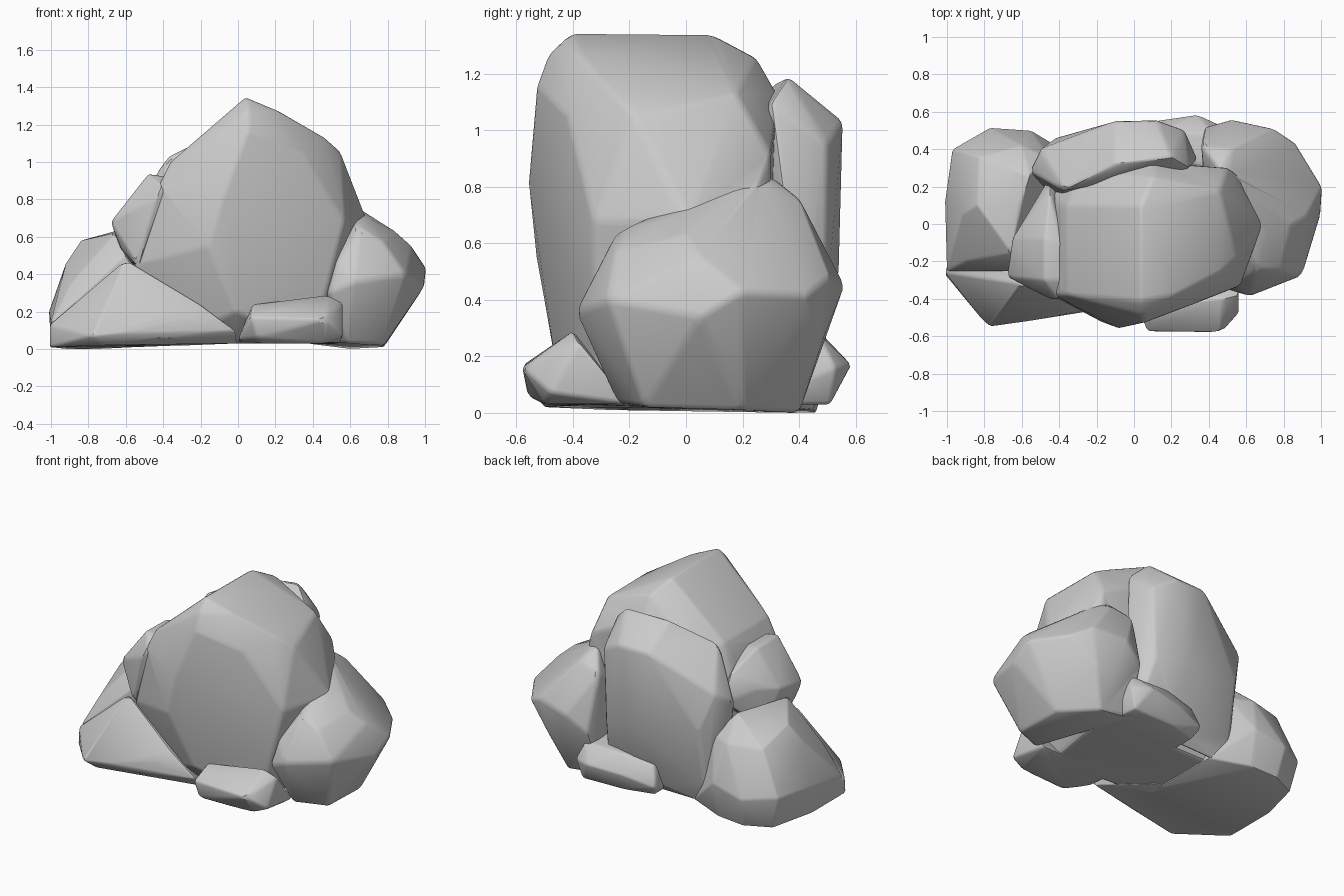
import bpy, bmesh, math


def boulder(name, pts, soft=0.02):
    """Faceted rock: convex hull of corner points with softened edges."""
    bm = bmesh.new()
    for p in pts:
        bm.verts.new(p)
    bmesh.ops.convex_hull(bm, input=bm.verts)
    junk = [v for v in bm.verts if not v.link_faces]
    bmesh.ops.delete(bm, geom=junk, context='VERTS')
    bmesh.ops.dissolve_limit(bm, angle_limit=math.radians(5),
                             verts=bm.verts, edges=bm.edges)
    bmesh.ops.triangulate(bm, faces=bm.faces)
    bmesh.ops.recalc_face_normals(bm, faces=bm.faces)
    me = bpy.data.meshes.new(name)
    bm.to_mesh(me)
    bm.free()
    ob = bpy.data.objects.new(name, me)
    bpy.context.collection.objects.link(ob)
    bev = ob.modifiers.new("soft_edges", 'BEVEL')
    bev.width = soft
    bev.segments = 2
    bev.limit_method = 'ANGLE'
    bev.angle_limit = math.radians(14)
    return ob


# tall central boulder with a ridge running front to back
main = boulder("main_boulder", [
    (.04, -.41, 1.345), (.04, .1, 1.34), (.1, .25, 1.26), (.22, -.38, 1.27),
    (.46, -.26, 1.13), (.46, .18, 1.13), (.55, -.18, 1.05), (.05, -.53, 1.16),
    (.05, -.49, 1.27), (.34, -.42, 1.05), (-.08, -.56, .82), (.57, -.33, .68),
    (.69, .0, .69), (.6, .22, .7), (.5, .3, .92),
    (.1, .33, 1.12), (-.28, .27, .95), (-.36, -.38, 1.0), (-.43, -.38, .86),
    (-.36, .1, 1.0), (-.45, .14, .75), (-.16, -.53, .55), (-.01, -.47, .2),
    (.48, -.33, .33), (-.56, -.32, .45), (-.4, .3, .03), (.5, .3, .03),
    (-.4, -.25, .03), (.4, -.3, .03)])

# stepped shoulder on the left flank of the main boulder
shoulder = boulder("left_shoulder", [
    (-.48, -.3, .935), (-.48, -.08, .93), (-.38, -.3, .92), (-.38, -.1, .92),
    (-.68, -.28, .68), (-.65, -.08, .7), (-.57, .05, .72), (-.45, .16, .84),
    (-.63, -.26, .55), (-.6, .0, .45), (-.45, .25, .68), (-.4, -.41, .86),
    (-.45, -.40, .8), (-.54, -.35, .45), (-.2, 0, .5)])

# slab leaning on the back of the main boulder
back = boulder("back_boulder", [
    (-.38, .18, 1.03), (-.1, .32, 1.17), (.2, .36, 1.19), (.3, .3, 1.1),
    (-.1, .55, 1.03), (.12, .555, 1.03), (.27, .5, .95), (.34, .34, .8),
    (-.5, .4, .8), (-.56, .28, .72), (-.42, .46, .55), (0, .54, .5),
    (.25, .5, .45), (-.42, .40, .15), (.1, .42, .12), (.3, .4, .15),
    (-.4, .35, .02), (.2, .36, .03), (-.4, .1, .3)])

# left boulder
left = boulder("left_boulder", [
    (-1.01, .12, .2), (-.97, .4, .22), (-.77, .515, .2), (-.55, .5, .25),
    (-.92, .05, .46), (-.84, .1, .58), (-.62, .1, .64), (-.66, -.15, .62),
    (-.56, .26, .64), (-.83, .36, .5), (-.6, .42, .5), (-.45, .35, .5),
    (-1.0, -.25, .14), (-.9, -.2, .34), (-1, .1, .01), (-.92, .38, .0),
    (-.75, .46, 0), (-.55, .45, .01), (-1, -.25, .01), (-.3, .35, .02),
    (-.3, -.2, .02), (-.6, -.25, .5)])

# low wedge in front of the left boulder
wedge = boulder("front_left_wedge", [
    (-1.01, -.26, .13), (-1.01, -.27, .01), (-.78, -.55, .07), (-.72, -.5, .02),
    (-.6, -.525, .09), (-.66, -.4, .31), (-.6, -.32, .48), (-.2, -.43, .24),
    (-.01, -.43, .1), (0, -.36, .03), (-.38, -.475, .06), (-.3, -.47, .16),
    (-.25, -.1, .02), (-.9, .1, .01), (-.85, -.1, .2)], .015)

# right boulder
right = boulder("right_boulder", [
    (.62, -.04, .71), (.7, -.05, .7), (.84, .0, .63), (.93, .05, .55),
    (.51, .25, .84), (.45, .3, .84), (.52, .4, .76), (1.01, .2, .43),
    (1.0, .05, .34), (.9, -.28, .4), (.62, -.39, .36), (.49, -.35, .3),
    (.53, -.32, .46), (.65, -.24, .65), (.78, -.25, .57), (.52, .56, .45),
    (.75, .51, .48), (.87, .43, .42), (.38, .52, .35), (.7, .48, .25),
    (.78, .2, .01), (.78, -.15, .02), (.58, -.24, .03), (.6, .4, .0),
    (.36, .4, .03), (.36, .42, .72), (.4, -.1, .3)])

# small stones at the foot, front and back
front = boulder("front_stone", [
    (.07, -.575, .17), (.1, -.56, .06), (.47, -.58, .16), (.56, -.48, .07),
    (.56, -.38, .25), (.48, -.4, .29), (.08, -.44, .24), (0, -.4, .05),
    (.12, -.5, .03), (.46, -.5, .03), (.55, -.2, .03), (0, -.2, .03)], .015)
rear = boulder("rear_stone", [
    (-.12, .5, .1), (.1, .55, .15), (.34, .585, .17), (.46, .53, .16),
    (-.08, .46, .23), (.14, .49, .27), (.42, .48, .27), (-.08, .4, .23),
    (-.08, .45, .03), (.12, .5, .03), (.42, .51, .03),
    (-.08, .25, .03), (.45, .25, .03), (.42, .3, .28)], .012)

# fuse every stone into one outer skin
stones = (shoulder, back, left, wedge, right, front, rear)
for ob in stones:
    mod = main.modifiers.new("fuse_" + ob.name, 'BOOLEAN')
    mod.operation = 'UNION'
    mod.solver = 'EXACT'
    mod.object = ob

bpy.context.view_layer.update()
deps = bpy.context.evaluated_depsgraph_get()
fused = bpy.data.meshes.new_from_object(main.evaluated_get(deps))
for ob in (main,) + stones:
    bpy.data.objects.remove(ob)
rock = bpy.data.objects.new("rock_cluster", fused)
bpy.context.collection.objects.link(rock)

bpy.context.view_layer.objects.active = rock
rock.select_set(True)
bpy.ops.object.shade_smooth_by_angle(angle=math.radians(32))
